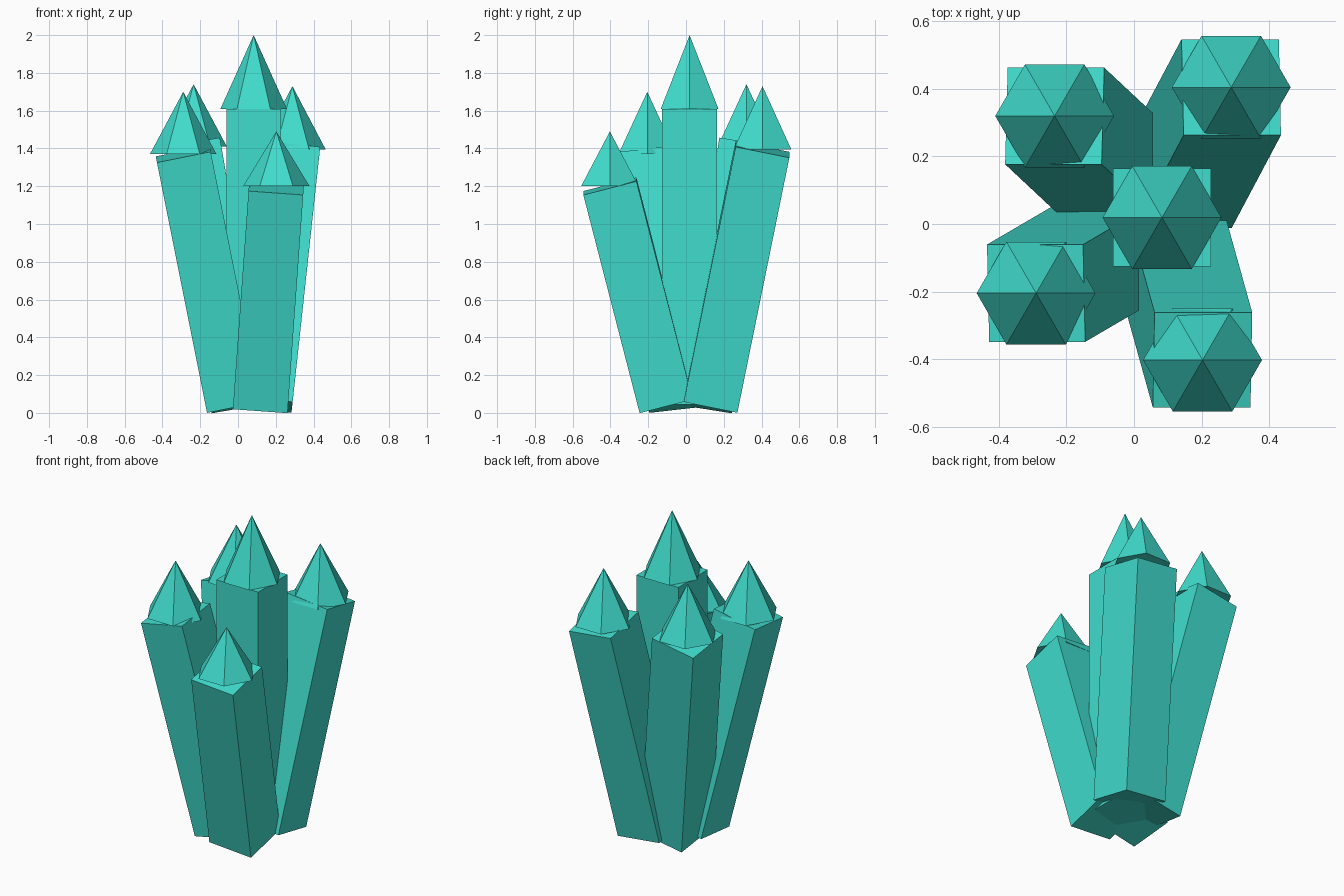
import bpy, bmesh, math
from mathutils import Matrix, Vector

if "Cube" in bpy.data.objects:
    bpy.data.objects.remove(bpy.data.objects["Cube"], do_unlink=True)

WIDTH = 0.29        # side of each square shaft
TIP_RADIUS = 0.176  # corner radius of each six-sided tip
FOOT_Z = 0.045      # height of each shaft's bottom centre

turquoise = bpy.data.materials.new("turquoise")
turquoise.use_nodes = True
color = (0.051, 0.72, 0.61, 1)
turquoise.diffuse_color = color
turquoise.node_tree.nodes["Principled BSDF"].inputs["Base Color"].default_value = color


def add_object(name, bm):
    mesh = bpy.data.meshes.new(name)
    bm.to_mesh(mesh)
    bm.free()
    mesh.materials.append(turquoise)
    obj = bpy.data.objects.new(name, mesh)
    bpy.context.collection.objects.link(obj)


def add_shaft(name, foot, top):
    """Square shaft between two points, its width axis kept in the xz plane."""
    axis = top - foot
    z = axis.normalized()
    y = z.cross(Vector((1, 0, 0)))
    x = Vector((z.z, 0, -z.x)).normalized()
    y = z.cross(x)
    turn = Matrix((x, y, z)).transposed().to_4x4()
    place = Matrix.Translation((foot + top) / 2) @ turn
    bm = bmesh.new()
    bmesh.ops.create_cube(
        bm, size=1,
        matrix=place @ Matrix.Diagonal((WIDTH, WIDTH, axis.length, 1)))
    add_object(name, bm)


def add_tip(name, base, height):
    """Upright six-sided point with corners along the x axis."""
    bm = bmesh.new()
    place = Matrix.Translation(base + Vector((0, 0, height / 2)))
    bmesh.ops.create_cone(
        bm, cap_ends=True, segments=6, radius1=TIP_RADIUS, radius2=0,
        depth=height, matrix=place @ Matrix.Rotation(math.radians(30), 4, "Z"))
    bmesh.ops.remove_doubles(bm, verts=bm.verts, dist=0.0001)
    add_object(name, bm)


# Each crystal: name, foot centre (x, y), top centre (x, y, z), tip height
crystals = [
    ("centre", (0.083, 0.019), (0.083, 0.019, 1.61), 0.39),
    ("back_left", (0.142, 0.13), (0.288, 0.405, 1.395), 0.335),
    ("back_right", (0.0, 0.1), (-0.235, 0.32, 1.41), 0.33),
    ("front_right", (-0.025, -0.05), (-0.29, -0.205, 1.37), 0.33),
    ("front_left", (0.12, -0.105), (0.203, -0.403, 1.2), 0.29),
]
for name, foot, top, tip_height in crystals:
    top = Vector(top)
    add_shaft(name + "_crystal_shaft", Vector((*foot, FOOT_Z)), top)
    add_tip(name + "_crystal_tip", top, tip_height)
